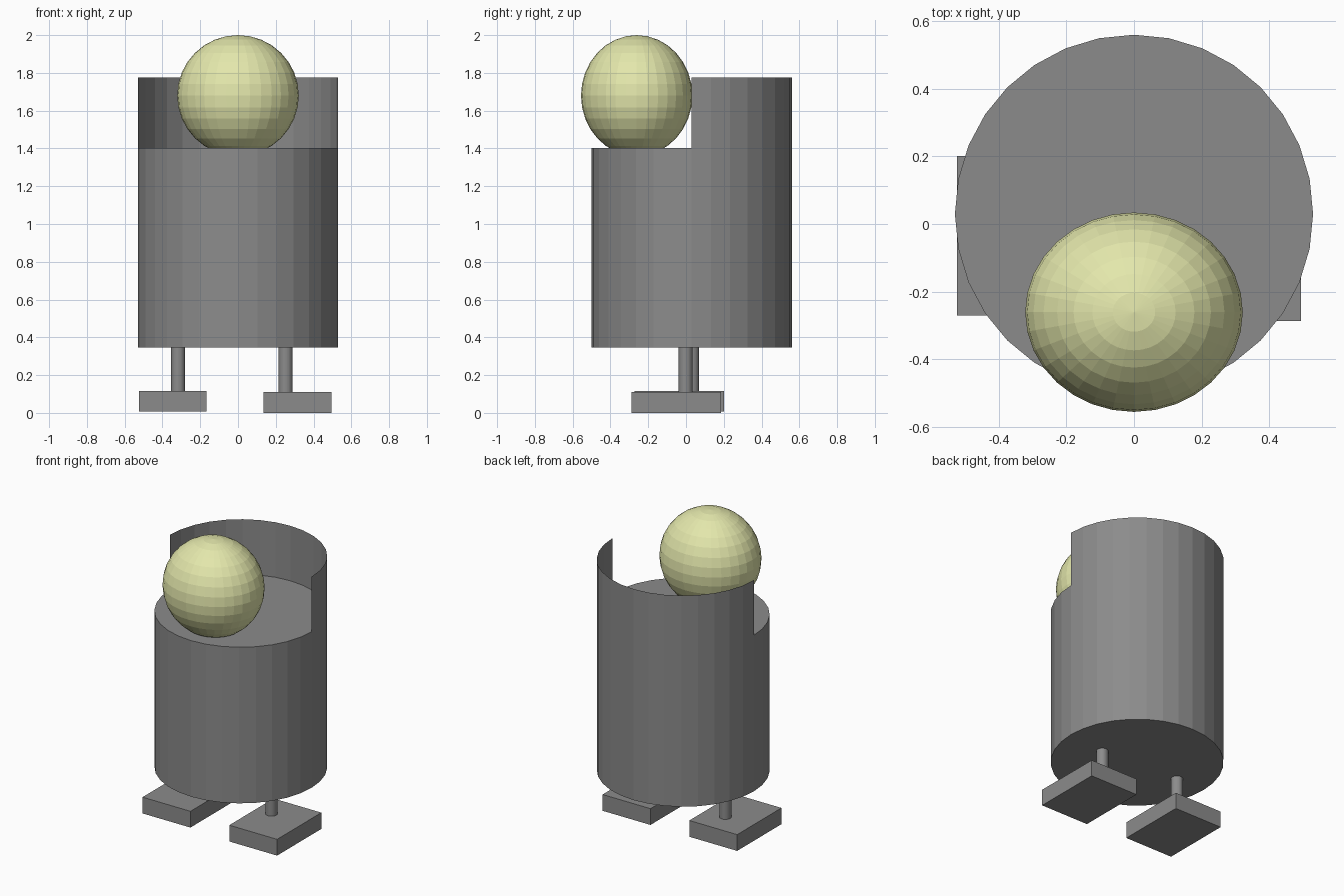
import bpy, bmesh, math
from mathutils import Matrix

if "Cube" in bpy.data.objects:
    bpy.data.objects.remove(bpy.data.objects["Cube"])


def material(name, color):
    m = bpy.data.materials.new(name)
    m.diffuse_color = (*color, 1)
    m.use_nodes = True
    m.node_tree.nodes["Principled BSDF"].inputs["Base Color"].default_value = m.diffuse_color
    return m


grey = material("mid grey", (0.26, 0.26, 0.26))
yellow = material("pale yellow", (0.77, 0.80, 0.41))


def add_object(name, bm, mat):
    bmesh.ops.recalc_face_normals(bm, faces=bm.faces)
    mesh = bpy.data.meshes.new(name)
    bm.to_mesh(mesh)
    bm.free()
    mesh.materials.append(mat)
    obj = bpy.data.objects.new(name, mesh)
    bpy.context.collection.objects.link(obj)
    return obj


def cylinder(name, x, y, radius, z0, z1, sides):
    bm = bmesh.new()
    bmesh.ops.create_cone(bm, cap_ends=True, segments=sides, radius1=radius,
                          radius2=radius, depth=z1 - z0,
                          matrix=Matrix.Translation((x, y, (z0 + z1) / 2)))
    return add_object(name, bm, grey)


def box(name, center, size):
    bm = bmesh.new()
    bmesh.ops.create_cube(bm, size=1, matrix=Matrix.Translation(center)
                          @ Matrix.Diagonal((*size, 1)))
    return add_object(name, bm, grey)


R, CY, SIDES = 0.53, 0.03, 32
DECK, RIM = 1.403, 1.775

# Drum body with a closed deck
cylinder("body", 0, CY, R, 0.347, DECK, SIDES)

# Thin half-round wall rising behind the deck
bm = bmesh.new()
arc = []
for i in range(SIDES // 2 + 1):
    a = 2 * math.pi * i / SIDES
    arc.append(bm.verts.new((R * math.cos(a), CY + R * math.sin(a), DECK)))
edges = [bm.edges.new(pair) for pair in zip(arc, arc[1:])]
ext = bmesh.ops.extrude_edge_only(bm, edges=edges)
top = [v for v in ext["geom"] if isinstance(v, bmesh.types.BMVert)]
bmesh.ops.translate(bm, verts=top, vec=(0, 0, RIM - DECK))
add_object("back_wall", bm, grey)

# Head resting in the deck, slightly flattened front to back
bm = bmesh.new()
bmesh.ops.create_uvsphere(bm, u_segments=32, v_segments=16, radius=1,
                          matrix=Matrix.Translation((0, -0.261, 1.68))
                          @ Matrix.Diagonal((0.322, 0.295, 0.32, 1)))
add_object("head", bm, yellow)

# Legs and feet, the left pair set slightly back and higher
for side, x, y, z in (("left", -0.317, 0.032, 0.007), ("right", 0.252, -0.002, 0.0)):
    cylinder(side + "_leg", x, y, 0.037, z + 0.06, 0.36, 32)
    dx = -0.028 if side == "left" else 0.063
    box(side + "_foot", (x + dx, -0.035 if side == "left" else -0.051, z + 0.055),
        (0.358, 0.473, 0.11))
